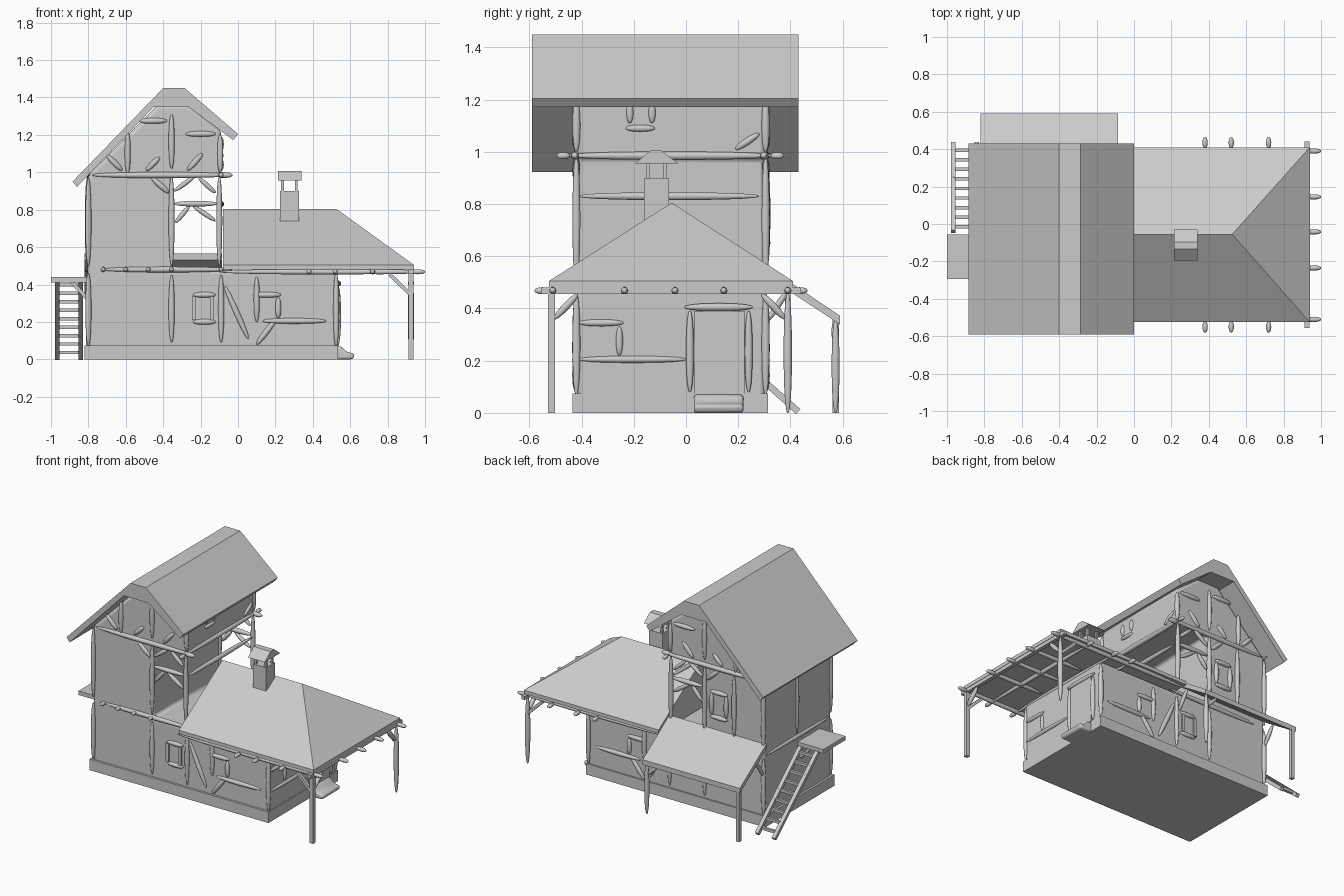
import bpy, bmesh
from math import sin, cos, pi
from mathutils import Vector


def finish(name, bm, bevel=0, segs=3, smooth=False):
    bmesh.ops.recalc_face_normals(bm, faces=bm.faces)
    me = bpy.data.meshes.new(name)
    bm.to_mesh(me)
    bm.free()
    ob = bpy.data.objects.new(name, me)
    bpy.context.collection.objects.link(ob)
    if bevel:
        m = ob.modifiers.new("bevel", 'BEVEL')
        m.width, m.segments = bevel, segs
    if smooth:
        bpy.ops.object.select_all(action='DESELECT')
        ob.select_set(True)
        bpy.context.view_layer.objects.active = ob
        bpy.ops.object.shade_smooth_by_angle(angle=0.7)
    return ob


def prism(name, pts, axis, lo, hi, **kw):
    """Extrude a profile: axis 'y' takes (x, z) points, axis 'x' takes (y, z)."""
    bm = bmesh.new()
    at = (lambda p, t: (p[0], t, p[1])) if axis == 'y' else (lambda p, t: (t, p[0], p[1]))
    a, b = [[bm.verts.new(at(p, t)) for p in pts] for t in (lo, hi)]
    bm.faces.new(a)
    bm.faces.new(b[::-1])
    for i in range(len(pts)):
        j = (i + 1) % len(pts)
        bm.faces.new((a[i], a[j], b[j], b[i]))
    return finish(name, bm, **kw)


def box(name, x0, x1, y0, y1, z0, z1, **kw):
    return prism(name, [(x0, z0), (x1, z0), (x1, z1), (x0, z1)], 'y', y0, y1, **kw)


def tube(name, a, b, rings, n, turn=0, smooth=False):
    """Rings of (position 0..1, radius) along the segment a-b."""
    a, b = Vector(a), Vector(b)
    q = (b - a).to_track_quat('Z', 'Y')
    bm = bmesh.new()
    loops = [[bm.verts.new(a.lerp(b, t) + q @ Vector((r * cos(turn + 2 * pi * i / n),
              r * sin(turn + 2 * pi * i / n), 0))) for i in range(n)] for t, r in rings]
    for u, v in zip(loops, loops[1:]):
        for i in range(n):
            bm.faces.new((u[i], u[(i + 1) % n], v[(i + 1) % n], v[i]))
    bm.faces.new(loops[0])
    bm.faces.new(loops[-1])
    return finish(name, bm, smooth=smooth)


def log(name, a, b, r=0.016):
    """Rounded timber that tapers to both ends."""
    rings = [((1 - cos(pi * k / 10)) / 2, r * max(0.12, sin(pi * k / 10)) ** 0.8) for k in range(11)]
    return tube(name, a, b, rings, 10, smooth=True)


def bar(name, a, b, w=0.025):
    """Square timber."""
    return tube(name, a, b, [(0, w * 0.707), (1, w * 0.707)], 4, pi / 4)


# Walls: plinth, and one profile for low house, tower and overhanging attic
box("plinth", -0.82, 0.535, -0.435, 0.315, 0, 0.075)
prism("house_walls", [(-0.805, 0.05), (0.53, 0.05), (0.53, 0.475), (-0.35, 0.475), (-0.35, 0.98),
      (-0.09, 0.98), (-0.09, 1.22), (-0.27, 1.36), (-0.43, 1.36), (-0.805, 0.98)],
      'y', -0.42, 0.305, bevel=0.02, smooth=True)

# Tall roof
prism("upper_roof", [(-0.885, 0.95), (-0.40, 1.45), (-0.285, 1.45), (0, 1.205), (-0.025, 1.172),
      (-0.265, 1.35), (-0.45, 1.35), (-0.86, 0.922)], 'y', -0.59, 0.43)

# Hipped roof over the low house and porch
bm = bmesh.new()
lo, hi = [[bm.verts.new((x, y, z)) for x, y in ((-0.08, -0.525), (0.94, -0.525), (0.94, 0.41), (-0.08, 0.41))]
          for z in (0.48, 0.505)]
r0, r1 = bm.verts.new((-0.08, -0.055, 0.805)), bm.verts.new((0.525, -0.055, 0.805))
bm.faces.new(lo)
for i in range(4):
    j = (i + 1) % 4
    bm.faces.new((lo[i], lo[j], hi[j], hi[i]))
for f in ((hi[0], hi[1], r1, r0), (hi[1], hi[2], r1), (hi[2], hi[3], r0, r1), (hi[3], hi[0], r0)):
    bm.faces.new(f)
finish("hip_roof", bm)

# Porch beams, posts and braces
bar("porch_end_beam", (0.925, -0.555, 0.468), (0.925, 0.44, 0.468))
for y in (-0.51, 0.39):
    log("eave_beam", (-0.1, y, 0.468), (1.0, y, 0.468), 0.015)
for y in (-0.51, -0.235, -0.042, 0.145, 0.39):
    log("rafter_end", (0.55, y, 0.468), (0.97, y, 0.468), 0.014)
    log("rafter_tip", (0.92, y, 0.468), (1.0, y, 0.468), 0.014)
for x in (0.38, 0.52, 0.72):
    log("cross_beam", (x, -0.54, 0.468), (x, 0.42, 0.468), 0.014)
    for y in (-0.55, 0.435):
        log("cross_beam_tip", (x, y - 0.03, 0.468), (x, y + 0.03, 0.468), 0.014)
bar("porch_front_post", (0.925, -0.515, 0), (0.925, -0.515, 0.48), 0.026)
log("porch_back_post", (0.925, 0.39, 0), (0.925, 0.39, 0.46), 0.017)
for y, s in ((-0.515, 1), (0.39, -1)):
    bar("porch_brace", (0.81, y, 0.455), (0.918, y, 0.35), 0.02)
    log("porch_brace", (0.925, y + 0.01 * s, 0.36), (0.925, y + 0.1 * s, 0.455), 0.015)

# Lean-to at the back
prism("lean_to_roof", [(0.30, 0.567), (0.59, 0.372), (0.59, 0.338), (0.30, 0.53)], 'x', -0.82, -0.085)
bar("lean_to_post", (-0.80, 0.573, 0), (-0.80, 0.573, 0.36))
log("lean_to_post", (-0.105, 0.573, 0), (-0.105, 0.573, 0.36))
for x in (-0.80, -0.105):
    log("lean_to_brace", (x, 0.31, 0.35), (x, 0.39, 0.47), 0.013)
log("lean_to_brace", (-0.11, 0.57, 0.27), (-0.19, 0.57, 0.35), 0.013)

# Chimney with little roof
prism("chimney", [(-0.16, 0.74), (-0.065, 0.74), (-0.065, 0.90), (-0.16, 0.90)], 'x', 0.225, 0.325)
for x in (0.238, 0.312):
    for y in (-0.145, -0.08):
        bar("chimney_cap_post", (x, y, 0.89), (x, y, 0.97), 0.014)
prism("chimney_cap", [(-0.195, 0.955), (-0.135, 1.006), (-0.095, 1.006), (-0.03, 0.955)], 'x', 0.213, 0.34)

# Landing and ladder
box("landing", -1.0, -0.80, -0.295, -0.055, 0.412, 0.44)
for y in (-0.27, -0.085):
    bar("landing_brace", (-0.89, y, 0.415), (-0.81, y, 0.33), 0.02)
foot, top = Vector((0, 0.43, 0.005)), Vector((0, -0.04, 0.42))
for x in (-0.967, -0.84):
    bar("ladder_rail", foot + Vector((x, 0, 0)), top + Vector((x, 0, 0)))
for i in range(9):
    p = foot.lerp(top, (i + 0.7) / 9.2)
    bar("ladder_rung", p + Vector((-0.967, 0, 0)), p + Vector((-0.84, 0, 0)), 0.018)

# Door and stepping stone
box("door", 0.52, 0.54, 0.03, 0.225, 0.07, 0.39)
log("door_lintel", (0.535, -0.005, 0.405), (0.535, 0.255, 0.405))
for y in (0.015, 0.24):
    log("door_jamb", (0.535, y, 0.08), (0.535, y, 0.39))
prism("door_step", [(0.52, 0), (0.615, 0), (0.625, 0.03), (0.58, 0.04), (0.55, 0.07), (0.52, 0.07)],
      'y', 0.03, 0.22, bevel=0.012, smooth=True)

# Timbers on front and back walls, each row x0, z0, x1, z1
lower = [(-0.355, 0.09, -0.355, 0.45), (-0.09, 0.09, -0.09, 0.45), (0.1, 0.2, 0.1, 0.44),
         (-0.07, 0.39, 0.055, 0.11), (0.1, 0.08, 0.2, 0.21), (0.13, 0.205, 0.47, 0.205),
         (0.08, 0.345, 0.23, 0.345), (0.215, 0.22, 0.215, 0.33),
         (-0.24, 0.345, -0.12, 0.345), (-0.24, 0.2, -0.12, 0.2)]
upper = [(-0.355, 1.02, -0.355, 1.31), (-0.59, 0.99, -0.59, 1.22), (-0.53, 1.275, -0.38, 1.275),
         (-0.28, 1.205, -0.12, 1.205), (-0.70, 1.09, -0.62, 1.01), (-0.49, 1.01, -0.42, 1.08),
         (-0.27, 1.01, -0.19, 1.10), (-0.46, 0.97, -0.37, 0.89)]
frame = [(-0.72, 0.48, -0.03, 0.48), (-0.355, 0.5, -0.355, 0.98), (-0.1, 0.5, -0.1, 0.98)]
for y in (-0.42, 0.305):
    for x0, z0, x1, z1 in lower + upper + frame:
        log("wall_timber", (x0, y, z0), (x1, y, z1))
    log("attic_beam", (-0.78, y, 0.985), (-0.03, y, 0.985), 0.017)
    for x in (-0.235, -0.14):
        bar("window_side", (x, y, 0.21), (x, y, 0.335), 0.022)
    # corner posts
    for x, z0, z1 in ((-0.80, 0.07, 0.46), (-0.80, 0.5, 0.97), (0.525, 0.07, 0.46), (-0.095, 1.0, 1.2)):
        log("corner_post", (x, y, z0), (x, y, z1))
    # balcony rail and braces
    log("balcony_rail", (-0.34, y, 0.832), (-0.11, y, 0.832))
    for x0, z0, x1, z1 in ((-0.335, 0.73, -0.26, 0.82), (-0.24, 0.82, -0.12, 0.74),
                           (-0.34, 0.90, -0.23, 0.98), (-0.21, 0.97, -0.12, 0.89)):
        log("balcony_brace", (x0, y, z0), (x1, y, z1), 0.014)

# Window on the back of the tower
for z in (0.65, 0.82):
    log("tower_window_frame", (-0.53, 0.308, z), (-0.40, 0.308, z))
for x in (-0.52, -0.41):
    log("tower_window_side", (x, 0.308, 0.66), (x, 0.308, 0.81))
log("back_stud", (-0.58, 0.308, 0.55), (-0.58, 0.308, 0.97))

# Side beams and joist ends
log("balcony_side_rail", (-0.09, -0.41, 0.83), (-0.09, 0.28, 0.83))
for x in (-0.80, -0.09):
    log("attic_side_beam", (x, -0.45, 0.985), (x, 0.335, 0.985), 0.017)
for x in (-0.72, -0.60, -0.48, -0.355, -0.09):
    log("floor_joist_tip", (x, -0.46, 0.48), (x, -0.39, 0.48), 0.013)
for y in (-0.425, 0.30):
    log("beam_tip", (-0.11, y, 0.985), (-0.03, y, 0.985))
for y in (-0.47, 0.35):
    log("beam_tip", (-0.09, y - 0.025, 0.985), (-0.09, y + 0.025, 0.985), 0.014)

# Timbers on side walls, each row x, y0, z0, y1, z1
for x, y0, z0, y1, z1 in ((0.53, -0.41, 0.205, 0.0, 0.205), (0.53, -0.41, 0.345, -0.24, 0.345),
                          (0.53, -0.255, 0.22, -0.255, 0.33), (-0.09, -0.215, 1.11, -0.215, 1.19),
                          (-0.09, -0.13, 1.11, -0.13, 1.19), (-0.09, -0.23, 1.09, -0.12, 1.09),
                          (-0.09, 0.19, 1.01, 0.28, 1.07), (-0.805, -0.05, 0.5, -0.05, 0.97),
                          (-0.805, -0.40, 0.48, 0.29, 0.48)):
    log("side_timber", (x, y0, z0), (x, y1, z1), 0.014)
